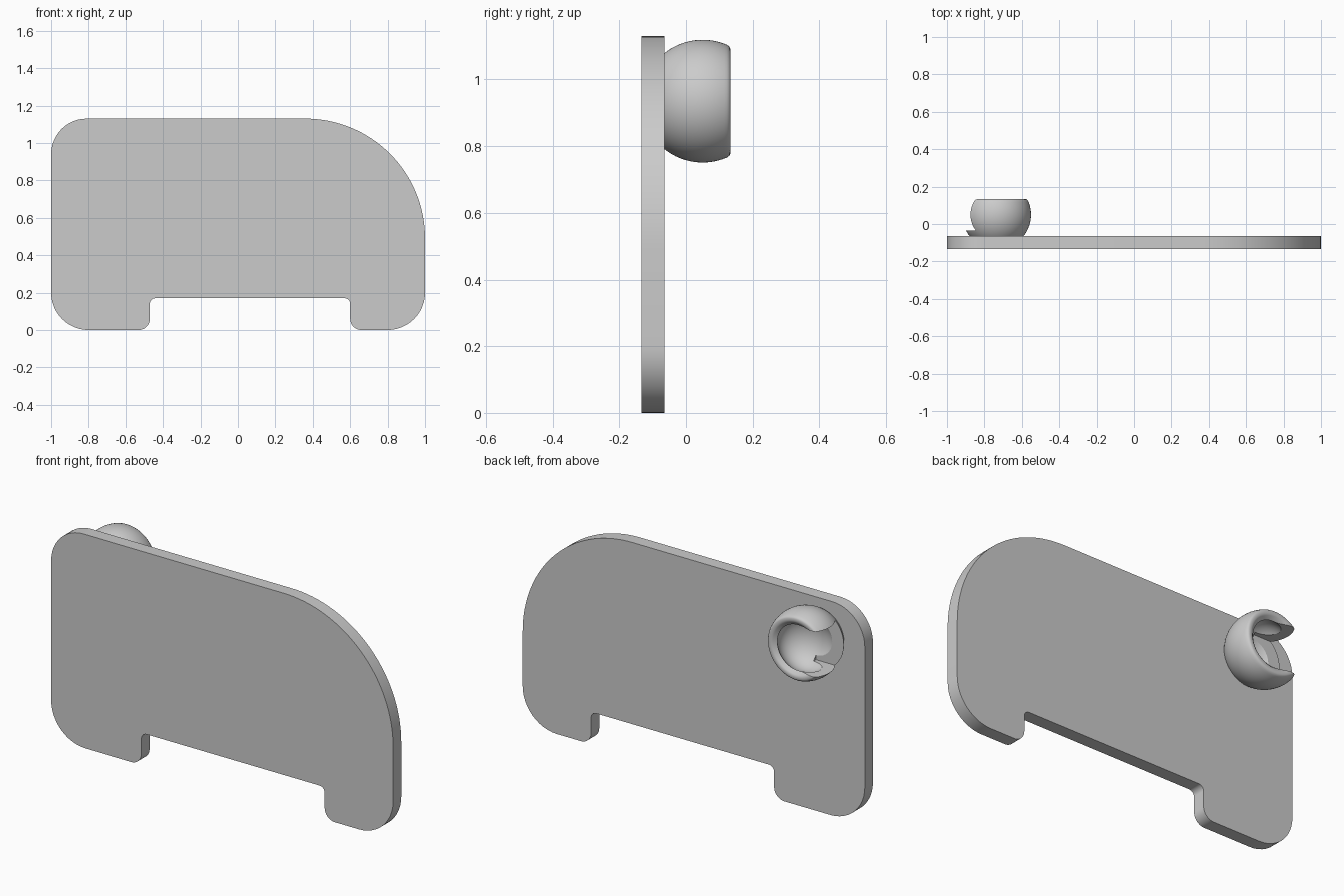
import bpy, bmesh, math
from mathutils import Vector

cube = bpy.data.objects.get("Cube")
if cube:
    bpy.data.objects.remove(cube, do_unlink=True)

grey = bpy.data.materials.new("plain grey")
grey.use_nodes = True
colour = (0.6, 0.6, 0.6, 1)
grey.diffuse_color = colour
grey.node_tree.nodes["Principled BSDF"].inputs["Base Color"].default_value = colour


def add_object(name, bm):
    bmesh.ops.recalc_face_normals(bm, faces=bm.faces)
    mesh = bpy.data.meshes.new(name)
    bm.to_mesh(mesh)
    bm.free()
    mesh.materials.append(grey)
    obj = bpy.data.objects.new(name, mesh)
    bpy.context.collection.objects.link(obj)
    return obj


def smooth(obj, angle):
    bpy.ops.object.select_all(action="DESELECT")
    obj.select_set(True)
    bpy.context.view_layer.objects.active = obj
    bpy.ops.object.shade_smooth_by_angle(angle=math.radians(angle))


def rounded(corners):
    """Replace each (x, z, radius) right-angle corner by a quarter arc."""
    points = []
    for i, (x, z, r) in enumerate(corners):
        p = Vector((x, z))
        a = (Vector(corners[i - 1][:2]) - p).normalized() * r
        b = (Vector(corners[(i + 1) % len(corners)][:2]) - p).normalized() * r
        steps = 32 if r > 0.3 else 12
        for k in range(steps + 1):
            t = k / steps * math.pi / 2
            points.append(p + a * (1 - math.sin(t)) + b * (1 - math.cos(t)))
    return points


# Flat plate with rounded corners and a notch between two feet
FRONT, BACK = -0.133, -0.065
outline = rounded([(-1, 0, 0.2), (-0.47, 0, 0.06), (-0.47, 0.17, 0.03),
                   (0.6, 0.17, 0.03), (0.6, 0, 0.06), (1, 0, 0.2),
                   (1, 1.13, 0.64), (-1, 1.13, 0.19)])
bm = bmesh.new()
face = bm.faces.new([bm.verts.new((p.x, FRONT, p.y)) for p in outline])
extruded = bmesh.ops.extrude_face_region(bm, geom=[face])
bmesh.ops.translate(bm, vec=(0, BACK - FRONT, 0),
                    verts=[v for v in extruded["geom"] if isinstance(v, bmesh.types.BMVert)])
plate = add_object("plate", bm)
smooth(plate, 30)

# Ball socket: a spherical cup turned around the y axis
CX, CY, CZ, R = -0.735, 0.05, 0.935, 0.184
RIM, INNER, DEPTH = 0.133, 0.147, 0.112
profile = [(0, BACK - 0.01)]
start, end = math.asin((BACK - 0.01 - CY) / R), math.asin((RIM - 0.01 - CY) / R)
for k in range(25):
    a = start + (end - start) * k / 24
    profile.append((R * math.cos(a), CY + R * math.sin(a)))
profile += [(0.164, RIM - 0.003), (0.158, RIM), (0.145, RIM), (0.137, RIM - 0.004)]
for k in range(25):
    a = math.radians(35 - 125 * k / 24)
    profile.append((INNER * math.cos(a) if k < 24 else 0, CY + DEPTH * math.sin(a)))
bm = bmesh.new()
verts = [bm.verts.new((r, y, 0)) for r, y in profile]
edges = [bm.edges.new(pair) for pair in zip(verts, verts[1:])]
bmesh.ops.spin(bm, geom=verts + edges, cent=(0, 0, 0), axis=(0, 1, 0),
               angle=math.tau, steps=72)
bmesh.ops.remove_doubles(bm, verts=bm.verts, dist=0.0001)
bmesh.ops.translate(bm, vec=(CX, 0, CZ), verts=bm.verts)
socket = add_object("ball_socket", bm)

# Side slot through the cup wall, open towards the near edge of the plate
bm = bmesh.new()
bmesh.ops.create_cube(bm, size=1)
bmesh.ops.scale(bm, vec=(0.3, 0.3, 0.24), verts=bm.verts)
bmesh.ops.translate(bm, vec=(CX - 0.15, -0.035 + 0.15, CZ), verts=bm.verts)
slot = add_object("slot_cutter", bm)
slot.hide_render = True
slot.hide_set(True)
cut = socket.modifiers.new("slot", "BOOLEAN")
cut.object = slot
cut.operation = "DIFFERENCE"
cut.solver = "EXACT"
soft = socket.modifiers.new("soft edges", "BEVEL")
soft.width = 0.008
soft.segments = 3
soft.limit_method = "ANGLE"
soft.angle_limit = math.radians(45)
smooth(socket, 40)
